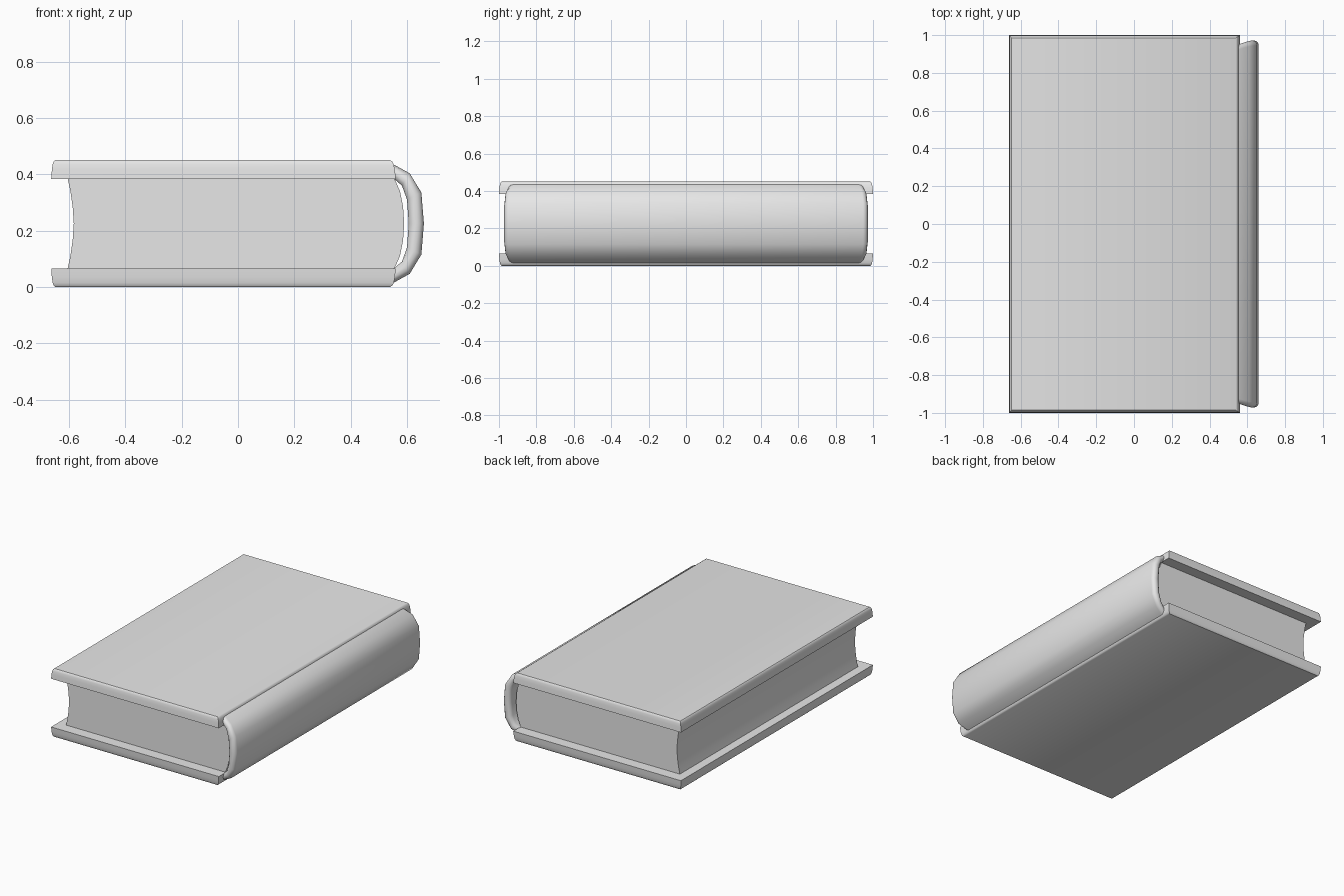
import bpy, bmesh, math

cube = bpy.data.objects.get("Cube")
if cube:
    bpy.data.objects.remove(cube, do_unlink=True)

HEIGHT = 0.45
MID = HEIGHT / 2

grey = bpy.data.materials.new("plain grey")
grey.use_nodes = True
grey.diffuse_color = (0.8, 0.8, 0.8, 1)
grey.node_tree.nodes["Principled BSDF"].inputs["Base Color"].default_value = (0.8, 0.8, 0.8, 1)


def finish(name, bm, angle):
    """Turn a bmesh into a grey object, smooth below the given angle."""
    bmesh.ops.recalc_face_normals(bm, faces=bm.faces)
    mesh = bpy.data.meshes.new(name)
    bm.to_mesh(mesh)
    bm.free()
    mesh.materials.append(grey)
    obj = bpy.data.objects.new(name, mesh)
    bpy.context.collection.objects.link(obj)
    bpy.ops.object.select_all(action='DESELECT')
    obj.select_set(True)
    bpy.context.view_layer.objects.active = obj
    bpy.ops.object.shade_smooth_by_angle(angle=math.radians(angle))
    return obj


def loft(bm, rings):
    """Skin a stack of equal rings and cap both ends."""
    rows = [[bm.verts.new(p) for p in ring] for ring in rings]
    n = len(rows[0])
    for a, b in zip(rows, rows[1:]):
        for i in range(n):
            j = (i + 1) % n
            bm.faces.new((a[i], a[j], b[j], b[i]))
    bm.faces.new(rows[0])
    bm.faces.new(rows[-1])


def mirrored(half):
    """Complete a profile listed from mid height upwards."""
    return [(x, MID - h) for x, h in reversed(half)] + [(x, MID + h) for x, h in half[1:]]


# Covers: boards with softened outer edges, slightly wider on the inside
def cover(name, side):
    steps = [(0, 0.159), (0.003, 0.19), (0.007, 0.21), (0.012, 0.22), (0.02, 0.225)]
    rings = []
    for inset, h in steps:
        x0, x1, y, z = -0.663 + inset * 0.7, 0.56 - inset, 1 - inset * 0.7, MID + side * h
        rings.append([(x0, -y, z), (x1, -y, z), (x1, y, z), (x0, y, z)])
    bm = bmesh.new()
    loft(bm, rings)
    return finish(name, bm, 40)


cover("top_cover", 1)
cover("bottom_cover", -1)

# Page block: hollow fore edge, rounded back
fore_edge = mirrored([(-0.583, 0), (-0.587, 0.06), (-0.595, 0.115), (-0.606, 0.165)])
back_edge = mirrored([(0.59, 0), (0.586, 0.06), (0.575, 0.115), (0.553, 0.165)])
outline = fore_edge + back_edge[::-1]
bm = bmesh.new()
loft(bm, [[(x, y, z) for x, z in outline] for y in (-0.927, 0.927)])
finish("pages", bm, 40)

# Spine: curved strip with rounded ends, narrower where it meets the covers
outer = mirrored([(0.66, 0), (0.651, 0.11), (0.61, 0.178), (0.54, 0.217)])
inner = mirrored([(0.606, 0), (0.6, 0.085), (0.582, 0.135), (0.535, 0.175)])
ends = [0.957, 0.967, 0.972, 0.974, 0.972, 0.967, 0.957]
rings = []
for (ox, oz), (ix, iz), end in zip(outer, inner, [0.945, 0.965, 0.972, 0.972, 0.972, 0.965, 0.945]):
    section = []
    # Half-round cap at each end of the strip's cross-section
    for side in (-1, 1):
        for k in range(7):
            a = math.pi * k / 6
            t = 0.5 - 0.5 * math.cos(a) * -side
            y = side * (end - 0.025 * (1 - math.sin(a)))
            section.append((ix + (ox - ix) * t, y, iz + (oz - iz) * t))
    rings.append(section)
bm = bmesh.new()
loft(bm, rings)
finish("spine", bm, 50)
